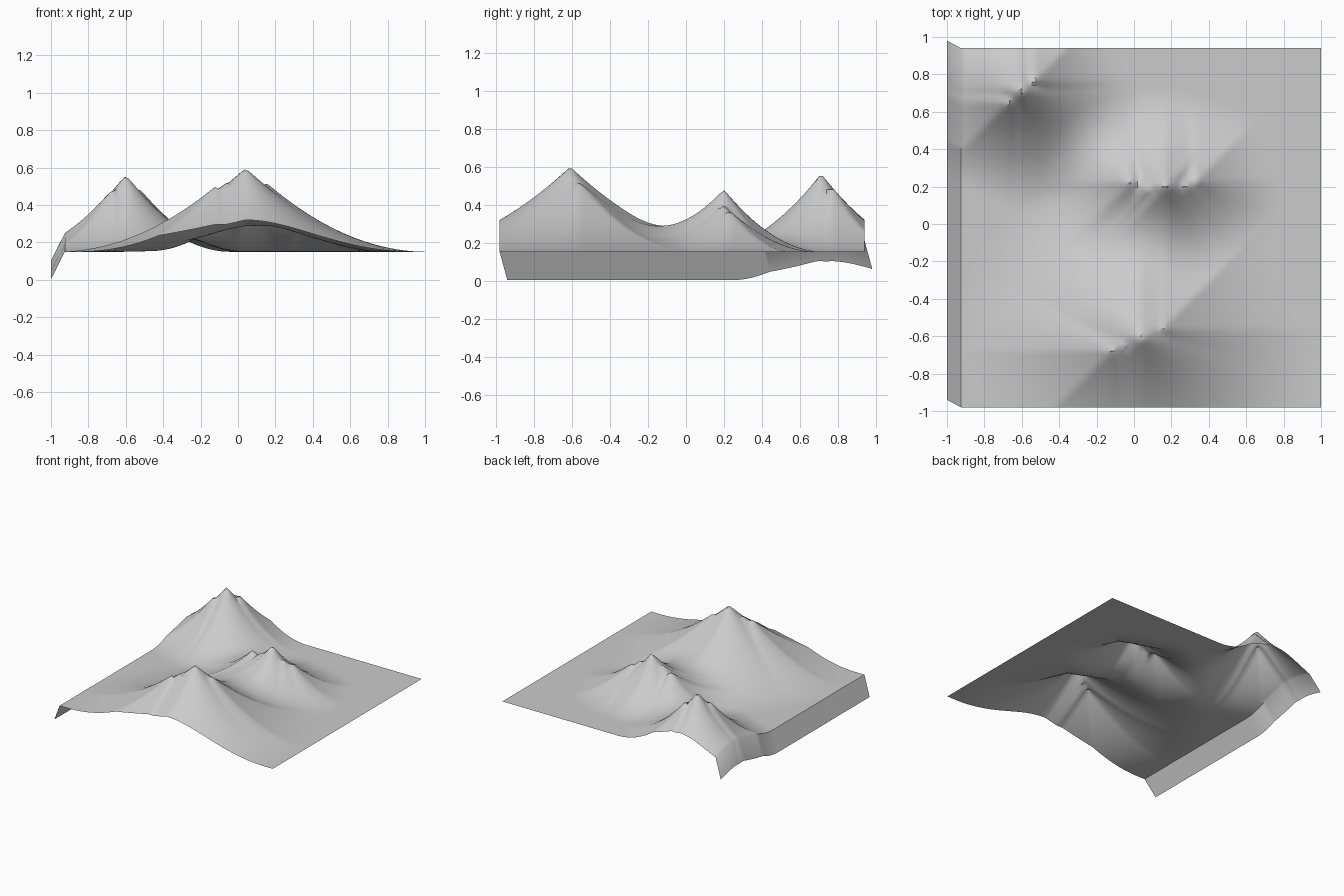
import bpy, math

if "Cube" in bpy.data.objects:
    bpy.data.objects.remove(bpy.data.objects["Cube"])

BASE = 0.15
# mountains: summit and its shoulders as (x, y, height, radius)
MOUNTAINS = [
    [(0.04, -0.61, 0.45, 0.96), (-0.12, -0.68, 0.35, 0.85), (-0.06, -0.65, 0.375, 0.88),
     (0.09, -0.58, 0.40, 0.9), (0.15, -0.56, 0.37, 0.86)],
    [(-0.60, 0.71, 0.415, 0.64), (-0.67, 0.65, 0.34, 0.56), (-0.53, 0.77, 0.345, 0.56)],
    [(0.17, 0.20, 0.33, 0.54), (-0.02, 0.22, 0.23, 0.48), (0.08, 0.19, 0.25, 0.5),
     (0.27, 0.20, 0.25, 0.5), (0.33, 0.23, 0.22, 0.48)],
]


def distance(dx, dy):
    # creased falloff along one diagonal, round along the other
    if dx * dy > 0:
        a, b = abs(dx), abs(dy)
        return max(a, b) + 0.414 * min(a, b)
    return math.hypot(dx, dy)


def height(x, y):
    z = BASE
    for peaks in MOUNTAINS:
        z += max(h * max(0.0, 1 - distance(x - px, y - py) / r) ** 2
                 for px, py, h, r in peaks)
    return z


# terrain sheet with a turned-down strip on the left edge
N = 96
X0, X1, Y0, Y1 = -0.925, 1.0, -0.98, 0.94
verts, faces = [], []
for j in range(N + 1):
    y = Y0 + (Y1 - Y0) * j / N
    verts.append((-1.0, y + 0.04, max(0.0, height(X0, y) - 0.147)))
    for i in range(N + 1):
        x = X0 + (X1 - X0) * i / N
        verts.append((x, y, height(x, y)))
W = N + 2
for j in range(N):
    for i in range(W - 1):
        a = j * W + i
        faces.append((a, a + 1, a + W + 1, a + W))

mesh = bpy.data.meshes.new("terrain")
mesh.from_pydata(verts, [], faces)
terrain = bpy.data.objects.new("terrain", mesh)
bpy.context.collection.objects.link(terrain)

grey = bpy.data.materials.new("light grey")
grey.diffuse_color = (0.6, 0.6, 0.6, 1)
grey.use_nodes = True
grey.node_tree.nodes["Principled BSDF"].inputs["Base Color"].default_value = grey.diffuse_color
mesh.materials.append(grey)

bpy.context.view_layer.objects.active = terrain
terrain.select_set(True)
bpy.ops.object.shade_smooth_by_angle(angle=math.radians(40))
